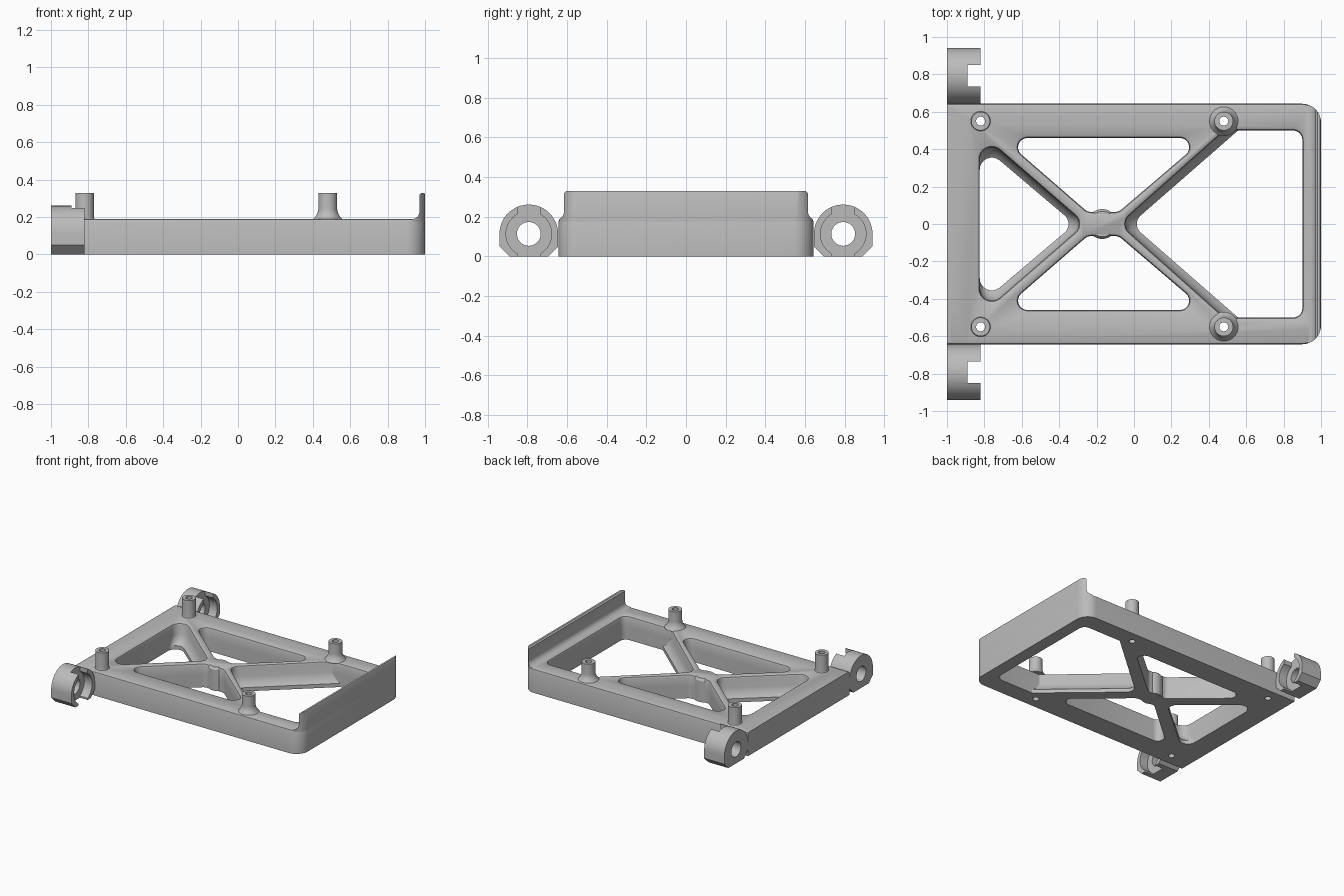
import bpy, bmesh
from math import atan2, acos, pi, tau, cos, sin, hypot

cube = bpy.data.objects.get("Cube")
if cube:
    bpy.data.objects.remove(cube, do_unlink=True)

grey = bpy.data.materials.new("light_grey")
grey.use_nodes = True
grey.diffuse_color = (0.5, 0.5, 0.5, 1)
grey.node_tree.nodes["Principled BSDF"].inputs["Base Color"].default_value = (0.5, 0.5, 0.5, 1)


def loft(name, rings, closed=False):
    """Skin a stack of equal rings; capped, or joined back to the first ring."""
    bm = bmesh.new()
    loops = [[bm.verts.new(p) for p in ring] for ring in rings]
    n = len(loops[0])
    pairs = list(zip(loops, loops[1:])) + ([(loops[-1], loops[0])] if closed else [])
    for a, b in pairs:
        for i in range(n):
            j = (i + 1) % n
            bm.faces.new((a[i], a[j], b[j], b[i]))
    if not closed:
        bm.faces.new(loops[0])
        bm.faces.new(loops[-1])
    bmesh.ops.recalc_face_normals(bm, faces=bm.faces)
    mesh = bpy.data.meshes.new(name)
    bm.to_mesh(mesh)
    bm.free()
    ob = bpy.data.objects.new(name, mesh)
    bpy.context.collection.objects.link(ob)
    return ob


def rounded(corners, grow=0, seg=8):
    """Convex outline around corner circles (x, y, radius), counter-clockwise."""
    n = len(corners)
    normals = []
    for i in range(n):
        x1, y1, r1 = corners[i]
        x2, y2, r2 = corners[(i + 1) % n]
        dx, dy = x2 - x1, y2 - y1
        normals.append(atan2(dy, dx) - acos((r1 - r2) / hypot(dx, dy)))
    pts = []
    for i, (x, y, r) in enumerate(corners):
        start = normals[i - 1]
        sweep = (normals[i] - start) % tau
        for k in range(seg + 1):
            a = start + sweep * k / seg
            pts.append((x + (r + grow) * cos(a), y + (r + grow) * sin(a)))
    return pts


def level(pts, z):
    return [(x, y, z) for x, y in pts]


def circle(x, y, r, z, n=32):
    return [(x + r * cos(tau * k / n), y + r * sin(tau * k / n), z) for k in range(n)]


def prism_x(name, pts, x0, x1):
    return loft(name, [[(x, y, z) for y, z in pts] for x in (x0, x1)])


def boolean(ob, cutter, operation="DIFFERENCE"):
    mod = ob.modifiers.new("cut", "BOOLEAN")
    mod.operation = operation
    mod.solver = "EXACT"
    mod.object = cutter
    bpy.context.view_layer.objects.active = ob
    bpy.ops.object.modifier_apply(modifier=mod.name)
    bpy.data.objects.remove(cutter, do_unlink=True)


def finish(ob):
    ob.data.materials.clear()
    ob.data.materials.append(grey)
    bpy.ops.object.select_all(action="DESELECT")
    ob.select_set(True)
    bpy.context.view_layer.objects.active = ob
    bpy.ops.object.shade_smooth_by_angle(angle=pi / 6)


TOP = 0.19
LIP_TOP = 0.33

# Frame plate with rounded far corners and a softened top edge
outline = [(-0.999, -0.642, 0.001), (0.9, -0.543, 0.1), (0.9, 0.543, 0.1), (-0.999, 0.642, 0.001)]
edge = [(0, 0), (TOP - 0.015, 0), (TOP - 0.004, -0.004), (TOP, -0.015)]
frame = loft("frame", [level([(max(x, -1), y) for x, y in rounded(
    [(cx, cy, r) if r > 0.05 else (cx + 0.02, cy - 0.02 * (1 if cy > 0 else -1), r + 0.02)
     for cx, cy, r in outline], g)], z) for z, g in edge])
# Square off the near end, which has no rounding
near_end = loft("frame_end", [level([(-1, -0.643 - g), (-0.9, -0.643 - g), (-0.9, 0.643 + g), (-1, 0.643 + g)], z)
                              for z, g in edge])
boolean(frame, near_end, "UNION")


def cut_opening(low, high):
    """Opening that widens from the low outline to the high one, leaving a sloped foot."""
    mid = [tuple((a + b) / 2 for a, b in zip(p, q)) for p, q in zip(low, high)]
    rings = [(low, -0.05, 0), (low, 0.03, 0), (mid, 0.05, 0), (high, 0.1, 0),
             (high, TOP - 0.02, 0), (high, TOP - 0.006, 0.005), (high, TOP, 0.016), (high, 0.3, 0.016)]
    boolean(frame, loft("opening", [level(rounded(c, g), z) for c, z, g in rings]))


# Near triangle and far five-sided opening, with sloped feet along the braces
cut_opening([(-0.76, -0.29, 0.065), (-0.41, 0, 0.06), (-0.76, 0.29, 0.065)],
            [(-0.76, -0.345, 0.065), (-0.355, 0, 0.06), (-0.76, 0.345, 0.065)])
far = [(0.85, -0.45, 0.05), (0.85, 0.45, 0.05)]
cut_opening([(0.56, -0.49, 0.01)] + far + [(0.56, 0.49, 0.01), (0.075, 0, 0.06)],
            [(0.49, -0.49, 0.01)] + far + [(0.49, 0.49, 0.01), (0.015, 0, 0.06)])
# Side openings
side = [(-0.23, 0.115, 0.05), (-0.1, 0.115, 0.05), (0.245, 0.41, 0.05), (-0.57, 0.41, 0.05)]
cut_opening(side, side)
other = [(x, -y, r) for x, y, r in reversed(side)]
cut_opening(other, other)

# Screw holes through the frame
posts = [(x, s * 0.55, flare) for x, flare in ((-0.82, 0.006), (0.48, 0.03)) for s in (1, -1)]
for x, y, flare in posts:
    boolean(frame, loft("drill", [circle(x, y, 0.024, z) for z in (-0.1, 0.4)]))
finish(frame)

# Hub where the braces cross
finish(loft("brace_hub", [circle(-0.17, 0, r, z) for r, z in ((0.08, 0.001), (0.08, 0.17), (0.068, 0.188))]))

# Standoff posts with flared feet
for i, (x, y, flare) in enumerate(posts):
    profile = [(0.05 + flare * (1 - k / 5) ** 2, TOP - 0.004 + flare * 2 * k / 5) for k in range(6)]
    profile += [(0.05, LIP_TOP), (0.024, LIP_TOP), (0.024, TOP - 0.004)]
    finish(loft(f"standoff_{i + 1}", [circle(x, y, r, z) for r, z in profile], closed=True))

# Upright lip at the far end, with a filleted foot
lip = loft("end_lip", [level(rounded(outline), z) for z in (0.172, LIP_TOP)])
section = [(1.1, 0.1), (1.1, 0.32), (1, 0.32), (0.995, LIP_TOP), (0.98, LIP_TOP), (0.97, 0.32)]
section += [(0.93 + 0.04 * cos(a), 0.229 - 0.04 * sin(a)) for a in [k * pi / 12 for k in range(7)]]
section += [(0.93, 0.1)]
boolean(lip, loft("lip_section", [[(x, y, z) for x, z in section] for y in (-0.8, 0.8)]), "INTERSECT")
finish(lip)

# Hinge brackets: eye with a pocket and a slot on the inner face
for s, label in ((1, "left"), (-1, "right")):
    cy, cz, r = s * 0.793, 0.113, 0.148

    def disc(radius, n=48):
        return [(cy + radius * cos(tau * k / n), cz + radius * sin(tau * k / n)) for k in range(n)]

    shape = [(cy + r * cos(pi * k / 24), cz + r * sin(pi * k / 24)) for k in range(25)]
    shape += [(cy - r, 0.05), (cy - r + 0.05, 0), (cy + r - 0.05, 0), (cy + r, 0.05)]
    bracket = prism_x(f"{label}_hinge_bracket", shape, -1, -0.82)
    boolean(bracket, prism_x("pocket", disc(0.115), -0.89, -0.7))
    slot = [(cy - 0.058, -0.1), (cy + 0.058, -0.1), (cy + 0.058, 0.4), (cy - 0.058, 0.4)]
    boolean(bracket, prism_x("slot", slot, -0.89, -0.7))
    boolean(bracket, prism_x("eye", disc(0.06), -1.1, -0.7))
    finish(bracket)
